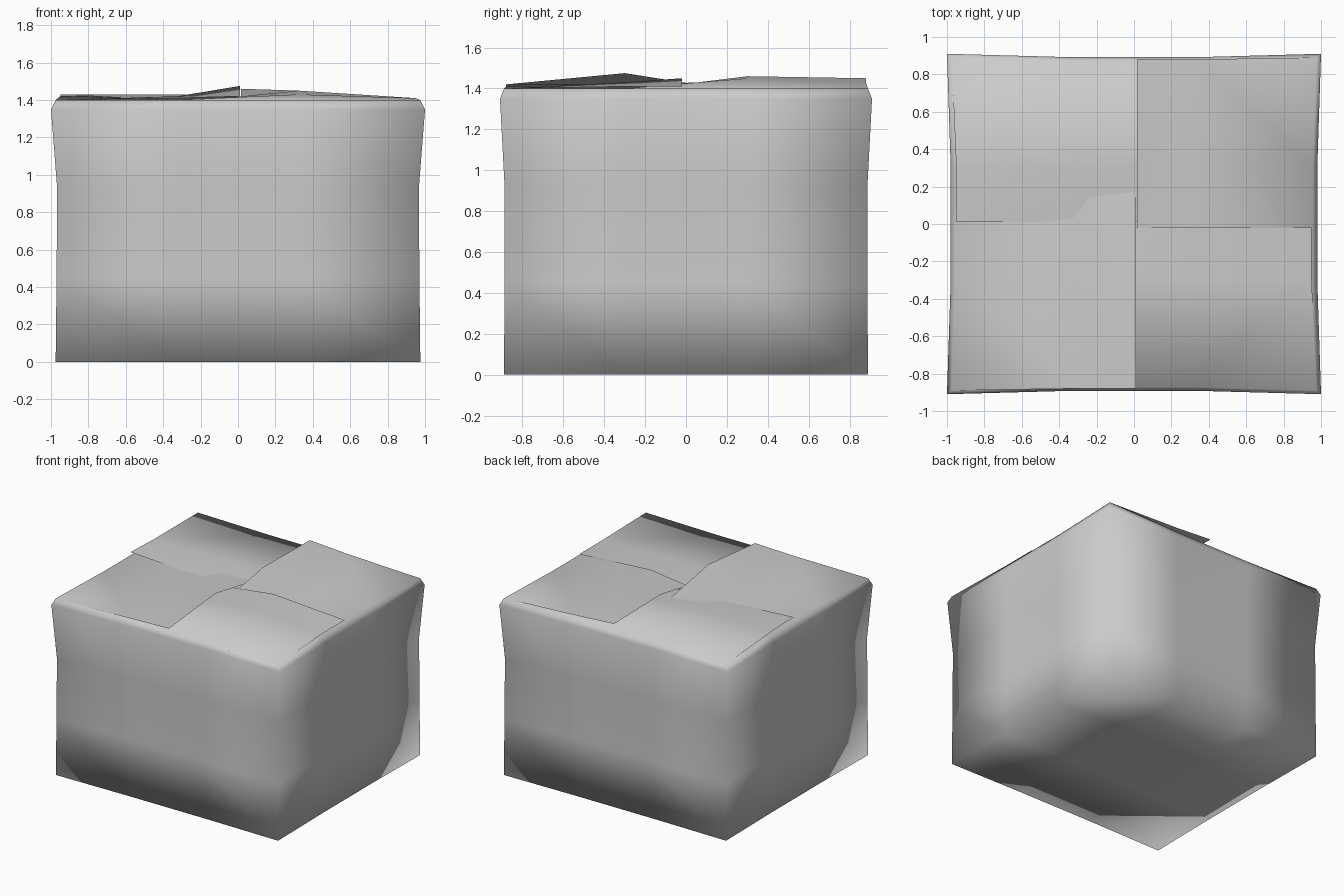
import bpy, bmesh

cube = bpy.data.objects.get("Cube")
if cube:
    bpy.data.objects.remove(cube, do_unlink=True)

grey = bpy.data.materials.new("plain grey")
grey.use_nodes = True
colour = (0.6, 0.6, 0.6, 1)
grey.diffuse_color = colour
grey.node_tree.nodes["Principled BSDF"].inputs["Base Color"].default_value = colour

bm = bmesh.new()

# Box walls and base: each face a three by three grid, open on top
bmesh.ops.create_cube(bm, size=2)
bmesh.ops.subdivide_edges(bm, edges=bm.edges[:], cuts=2, use_grid_fill=True)
lid = [v for v in bm.verts if v.co.z > 0.9 and max(abs(v.co.x), abs(v.co.y)) < 0.9]
bmesh.ops.delete(bm, geom=lid, context='VERTS')

# Slightly sagging walls that flare out below the hinges
LEVELS = [(0, 0.975, 0.89), (0.45, 0.97, 0.888), (0.93, 0.967, 0.888), (1.35, 1.0, 0.91)]
corner = {}
for v in bm.verts:
    key = (round(v.co.x * 3), round(v.co.y * 3))
    level = round((v.co.z + 1) * 1.5)
    z, half_x, half_y = LEVELS[level]
    dent = 0.02 if level == 3 else 0.008
    x, y = v.co.x * half_x, v.co.y * half_y
    if abs(key[0]) == 3 and abs(key[1]) == 1:
        x *= 1 - dent
    if abs(key[1]) == 3 and abs(key[0]) == 1:
        y *= 1 - dent
    v.co = (x, y, z)

# Rounded hinge strip around the opening
rim = [e for e in bm.edges if e.is_boundary]
strip = bmesh.ops.extrude_edge_only(bm, edges=rim)["geom"]
hinge = [g for g in strip if isinstance(g, bmesh.types.BMVert)]
for v in hinge:
    v.co.x *= 0.975
    v.co.y *= 0.978
    v.co.z = 1.4


def turn(x, y, quarter):
    """Rotate a plan position by quarter turns."""
    for _ in range(quarter):
        x, y = -y, x
    return x, y


# Four interlocked flaps: heights of the crease row and the free edge
FLAPS = [
    ([1.38, 1.385, 1.43, 1.41], [1.36, 1.37, 1.45, 1.41], 0.02),    # front
    ([1.38, 1.385, 1.45, 1.43], [1.35, 1.36, 1.46, 1.45], 0.015),   # right-hand
    ([1.38, 1.385, 1.43, 1.42], [1.36, 1.37, 1.395, 1.43], 0.01),   # back
    ([1.37, 1.38, 1.42, 1.41], [1.36, 1.37, 1.475, 1.42], -0.01),   # left-hand
]
for quarter, (crease, free, gap) in enumerate(FLAPS):
    width, depth = (0.95, 0.89) if quarter % 2 == 0 else (0.88, 0.97)
    inward = turn(0, -1, quarter)
    along = turn(1, 0, quarter)
    ordered = sorted(hinge, key=lambda v: v.co.x * inward[0] + v.co.y * inward[1])
    rows = [sorted(ordered[-4:], key=lambda v: v.co.x * along[0] + v.co.y * along[1])]
    for heights, distance in ((crease, depth / 3), (free, gap)):
        row = []
        for u, z in zip((-1, -0.34, 0.34, 1), heights):
            x, y = turn(u * width, -distance, quarter)
            row.append(bm.verts.new((x, y, z)))
        rows.append(row)
    for lower, upper in zip(rows, rows[1:]):
        for i in range(3):
            bm.faces.new((lower[i], lower[i + 1], upper[i + 1], upper[i]))

for f in bm.faces:
    f.smooth = True
bm.normal_update()
mesh = bpy.data.meshes.new("cardboard_box")
bm.to_mesh(mesh)
bm.free()
mesh.materials.append(grey)
box = bpy.data.objects.new("cardboard_box", mesh)
bpy.context.collection.objects.link(box)
